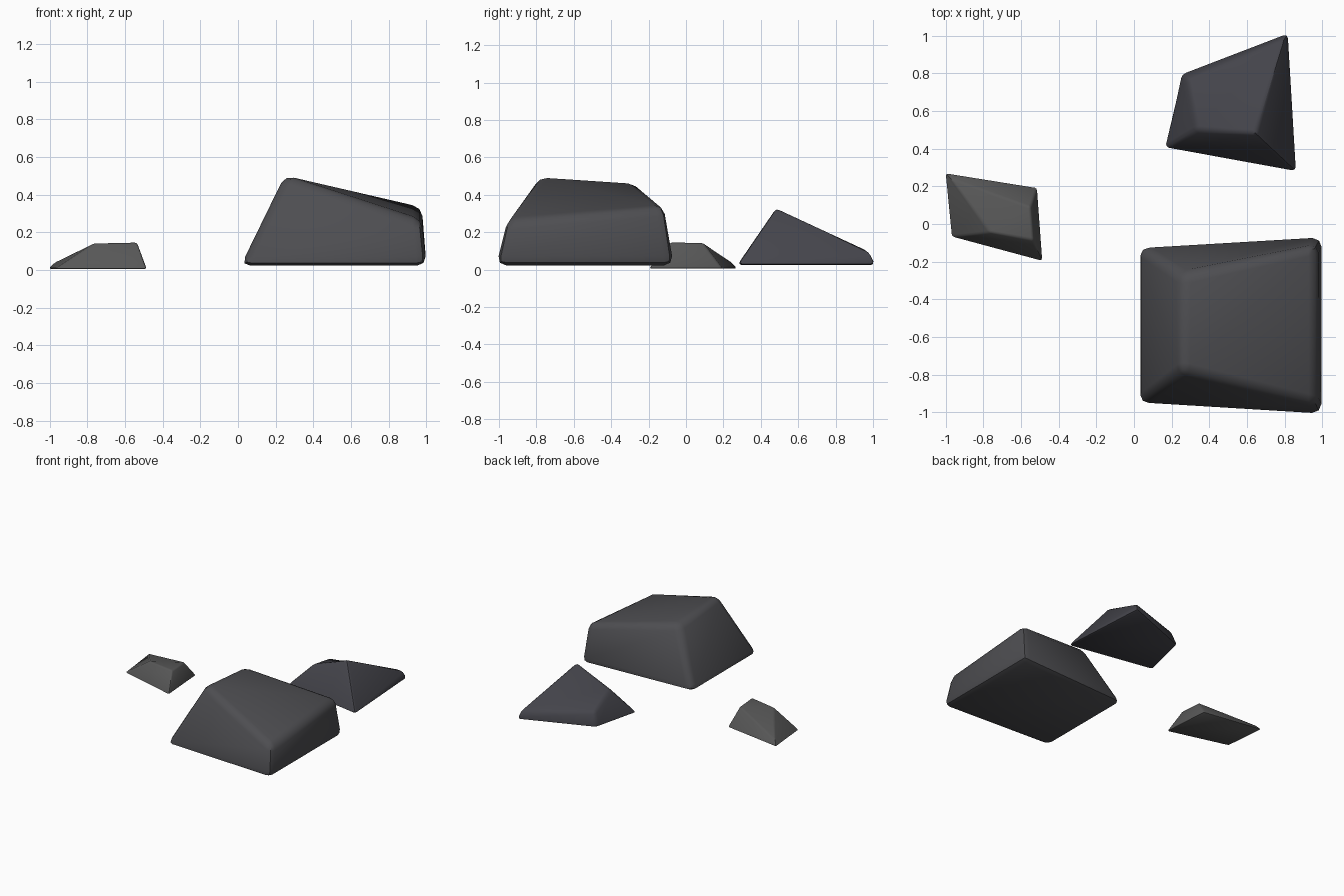
import bpy, bmesh, math

if "Cube" in bpy.data.objects:
    bpy.data.objects.remove(bpy.data.objects["Cube"])

FACES = [(3, 2, 1, 0), (4, 5, 6, 7), (0, 1, 5, 4),
         (1, 2, 6, 5), (2, 3, 7, 6), (3, 0, 4, 7)]


def rock(name, base_z, base, top, bevel, color):
    """Six-sided block: base and top corners run front-left, front-right, back-right, back-left."""
    bm = bmesh.new()
    vs = [bm.verts.new((x, y, base_z)) for x, y in base]
    vs += [bm.verts.new(p) for p in top]
    for f in FACES:
        bm.faces.new([vs[i] for i in f])
    bmesh.ops.recalc_face_normals(bm, faces=bm.faces[:])
    # worn, rounded edges
    bmesh.ops.bevel(bm, geom=bm.edges[:], offset=bevel, offset_type='OFFSET',
                    segments=2, profile=0.5, affect='EDGES', clamp_overlap=True)
    me = bpy.data.meshes.new(name)
    bm.to_mesh(me)
    bm.free()
    ob = bpy.data.objects.new(name, me)
    bpy.context.collection.objects.link(ob)
    mat = bpy.data.materials.new(name + "_stone")
    mat.diffuse_color = (*color, 1)
    mat.use_nodes = True
    mat.node_tree.nodes["Principled BSDF"].inputs["Base Color"].default_value = mat.diffuse_color
    me.materials.append(mat)
    bpy.ops.object.select_all(action='DESELECT')
    ob.select_set(True)
    bpy.context.view_layer.objects.active = ob
    bpy.ops.object.shade_smooth_by_angle(angle=math.radians(40))
    return ob


# large boulder, high ridge on the left sloping down to the right
rock("large_rock", 0.023,
     [(0.015, -0.965), (1.0, -1.015), (1.0, -0.065), (0.015, -0.11)],
     [(0.25, -0.78, 0.51), (0.975, -0.965, 0.265), (0.975, -0.11, 0.34), (0.25, -0.27, 0.465)],
     0.05, (0.075, 0.075, 0.082))

# medium rock, peak at front right, falling to the back
rock("medium_rock", 0.025,
     [(0.155, 0.40), (0.87, 0.27), (0.82, 1.02), (0.25, 0.80)],
     [(0.33, 0.50, 0.205), (0.645, 0.48, 0.335), (0.805, 0.985, 0.095), (0.28, 0.77, 0.14)],
     0.022, (0.058, 0.058, 0.07))

# small flat rock with a low back-left corner
rock("small_rock", 0.005,
     [(-0.972, -0.07), (-0.483, -0.202), (-0.512, 0.195), (-1.005, 0.275)],
     [(-0.76, -0.045, 0.145), (-0.535, -0.085, 0.145), (-0.55, 0.09, 0.145), (-0.98, 0.245, 0.04)],
     0.012, (0.095, 0.095, 0.095))
